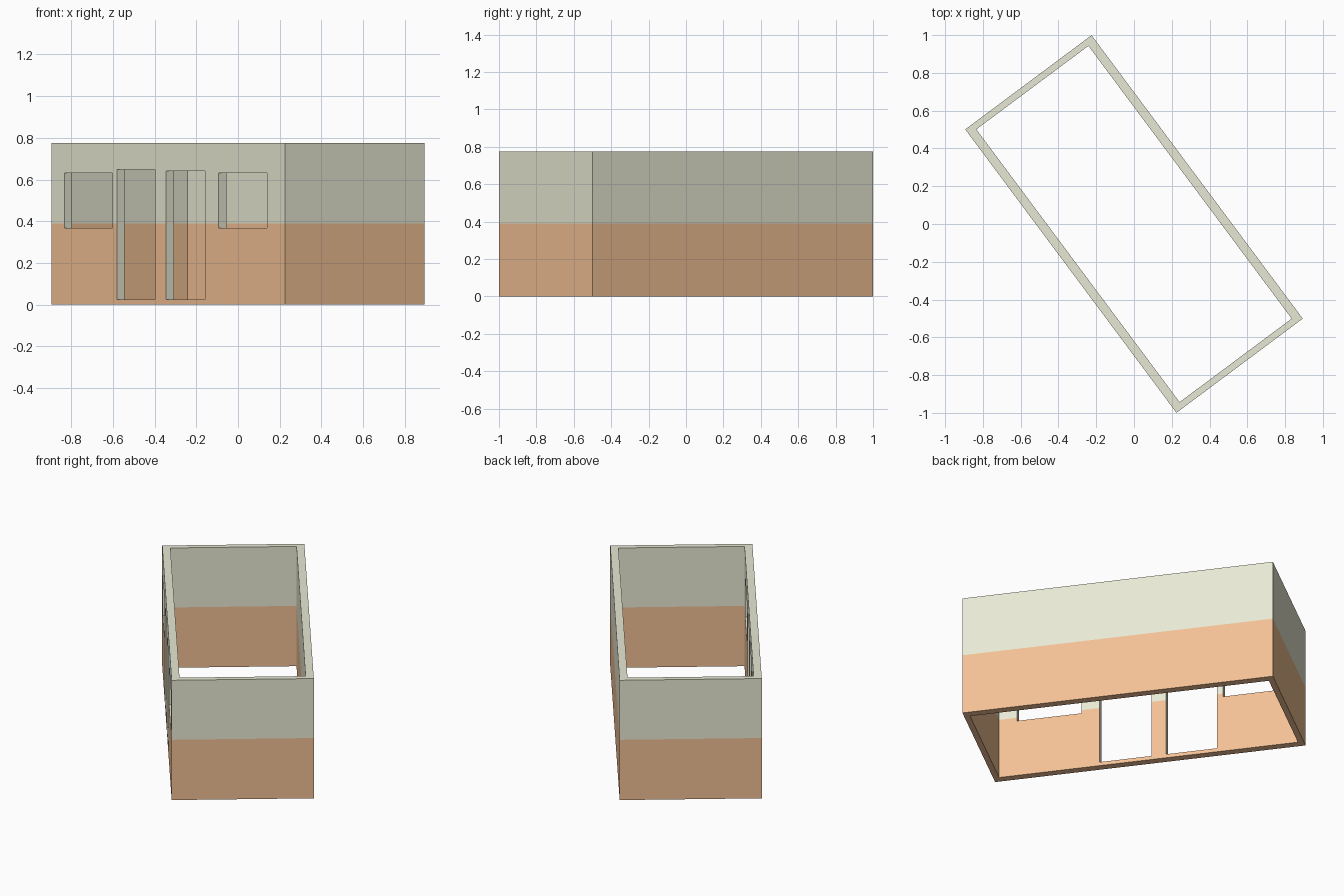
import bpy, bmesh, math

if "Cube" in bpy.data.objects:
    bpy.data.objects.remove(bpy.data.objects["Cube"])

LENGTH, WIDTH = 1.871, 0.834
T_LONG, T_SHORT = 0.047, 0.035
LEVELS = (0.0, 0.39, 0.775)
ANGLE = math.atan2(-1.5, 1.118)


def material(name, color):
    m = bpy.data.materials.new(name)
    m.diffuse_color = (*color, 1)
    m.use_nodes = True
    m.node_tree.nodes["Principled BSDF"].inputs["Base Color"].default_value = m.diffuse_color
    return m


lower_paint = material("lower_paint", (0.89, 0.53, 0.30))
upper_paint = material("upper_paint", (0.81, 0.81, 0.66))


def finish(bm, name, mats):
    bmesh.ops.recalc_face_normals(bm, faces=bm.faces)
    me = bpy.data.meshes.new(name)
    bm.to_mesh(me)
    bm.free()
    for m in mats:
        me.materials.append(m)
    ob = bpy.data.objects.new(name, me)
    ob.rotation_euler.z = ANGLE
    bpy.context.collection.objects.link(ob)
    return ob


# Rectangular wall shell, painted in two bands
bm = bmesh.new()


def ring(hx, hy, z):
    return [bm.verts.new((sx * hx, sy * hy, z))
            for sx, sy in ((-1, -1), (1, -1), (1, 1), (-1, 1))]


def band(a, b, mat):
    for i in range(4):
        j = (i + 1) % 4
        bm.faces.new((a[i], a[j], b[j], b[i])).material_index = mat


outer = [ring(LENGTH / 2, WIDTH / 2, z) for z in LEVELS]
inner = [ring(LENGTH / 2 - T_SHORT, WIDTH / 2 - T_LONG, z) for z in LEVELS]
for shell in (outer, inner):
    for k in range(2):
        band(shell[k], shell[k + 1], k)
band(outer[0], inner[0], 0)
band(outer[2], inner[2], 1)
walls = finish(bm, "walls", (lower_paint, upper_paint))

# Door and window openings: start and end along the wall, bottom, top
openings = {
    "left_window": (0.101, 0.486, 0.369, 0.632),
    "left_door": (0.522, 0.830, 0.024, 0.648),
    "right_door": (0.918, 1.230, 0.024, 0.641),
    "right_window": (1.338, 1.727, 0.369, 0.632),
}
cutters = []
for name, (u0, u1, z0, z1) in openings.items():
    bm = bmesh.new()
    bmesh.ops.create_cube(bm, size=1)
    for v in bm.verts:
        v.co.x = (u0 if v.co.x < 0 else u1) - LENGTH / 2
        v.co.y = -WIDTH / 2 + v.co.y * 0.2
        v.co.z = z0 if v.co.z < 0 else z1
    for f in bm.faces:
        f.material_index = 1
    cutter = finish(bm, name + "_cutter", (lower_paint, upper_paint))
    cutter.hide_render = True
    cutters.append(cutter)
    mod = walls.modifiers.new(name, 'BOOLEAN')
    mod.operation = 'DIFFERENCE'
    mod.solver = 'EXACT'
    mod.object = cutter

# Make the openings permanent and clear the cutters away
bpy.context.view_layer.objects.active = walls
for name in openings:
    bpy.ops.object.modifier_apply(modifier=name)
for cutter in cutters:
    bpy.data.objects.remove(cutter)
